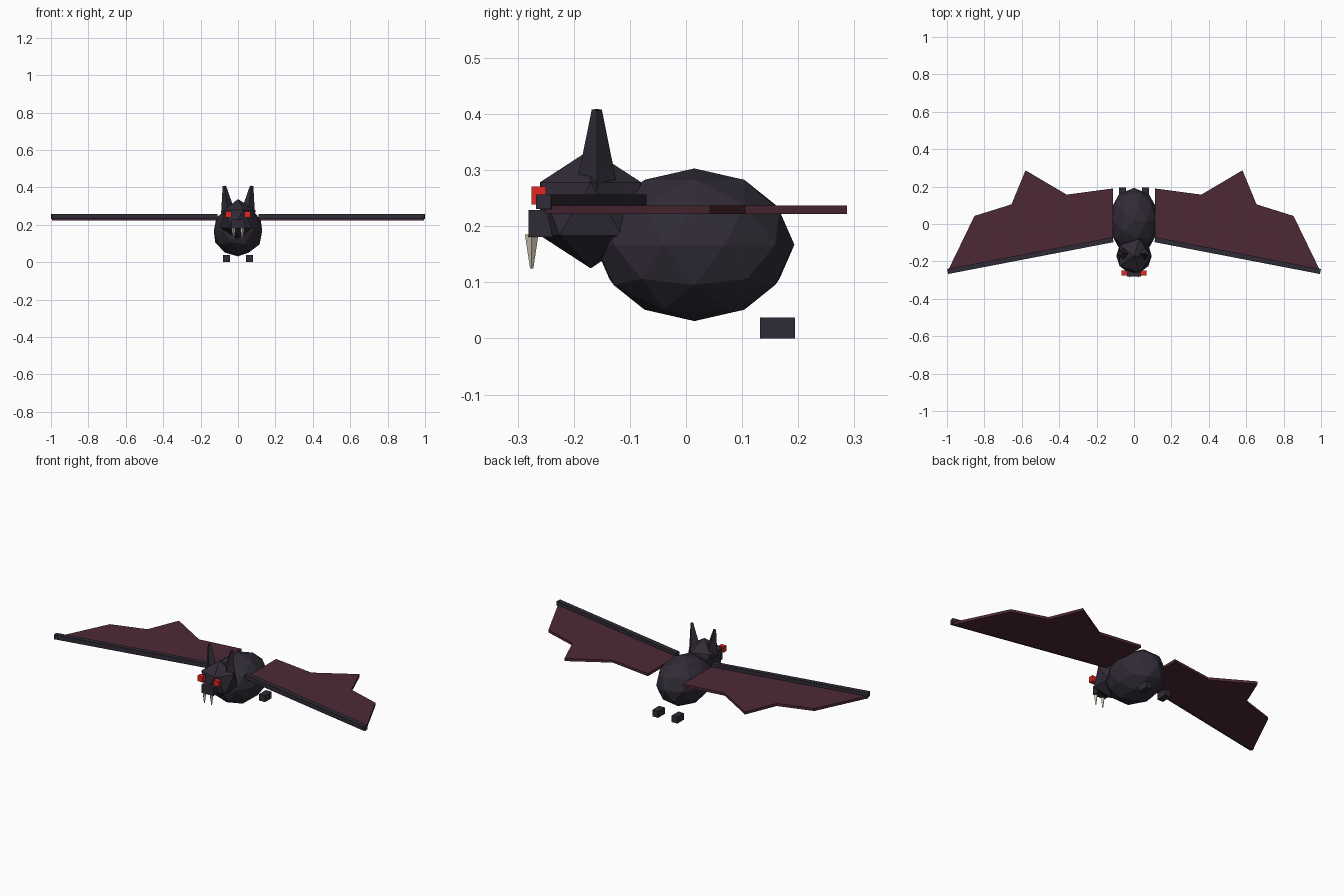
import bpy, bmesh
from math import radians
from mathutils import Vector

if "Cube" in bpy.data.objects:
    bpy.data.objects.remove(bpy.data.objects["Cube"])


def material(name, rgb):
    m = bpy.data.materials.new(name)
    m.diffuse_color = (*rgb, 1)
    m.use_nodes = True
    m.node_tree.nodes["Principled BSDF"].inputs["Base Color"].default_value = m.diffuse_color
    return m


FUR = material("fur", (0.030, 0.024, 0.037))
SKIN = material("wing_skin", (0.075, 0.022, 0.036))
RED = material("eye_red", (0.75, 0.02, 0.015))
IVORY = material("ivory", (0.65, 0.60, 0.47))


def finish(name, mat):
    ob = bpy.context.object
    ob.name = name
    ob.data.materials.append(mat)
    return ob


def ball(name, loc, radius, subdiv, scale=(1, 1, 1)):
    bpy.ops.mesh.primitive_ico_sphere_add(subdivisions=subdiv, radius=radius, location=loc)
    ob = finish(name, FUR)
    ob.scale = scale
    return ob


def box(name, loc, size, mat, rot_z=0):
    bpy.ops.mesh.primitive_cube_add(size=1, location=loc, rotation=(0, 0, rot_z))
    ob = finish(name, mat)
    ob.scale = size
    return ob


def spike(name, loc, r1, r2, depth, mat, rot=(0, 0, 0)):
    bpy.ops.mesh.primitive_cone_add(vertices=4, radius1=r1, radius2=r2, depth=depth,
                                    location=loc, rotation=rot)
    return finish(name, mat)


def membrane(name, side, outline, z, thickness):
    bm = bmesh.new()
    face = bm.faces.new([bm.verts.new((side * x, y, z)) for x, y in outline])
    top = bmesh.ops.extrude_face_region(bm, geom=[face])["geom"]
    bmesh.ops.translate(bm, vec=(0, 0, thickness),
                        verts=[g for g in top if isinstance(g, bmesh.types.BMVert)])
    bmesh.ops.recalc_face_normals(bm, faces=bm.faces)
    me = bpy.data.meshes.new(name)
    bm.to_mesh(me)
    bm.free()
    ob = bpy.data.objects.new(name, me)
    bpy.context.collection.objects.link(ob)
    me.materials.append(SKIN)


# Body, head and snout
ball("body", (0, 0.015, 0.167), 0.136, 2, (1, 1.31, 1))
ball("head", (0, -0.17, 0.231), 0.106, 1)
box("snout", (0, -0.254, 0.205), (0.075, 0.054, 0.048), FUR)

# Scalloped wing outline, from the root along the leading edge to the tip and back
WING = [(0.112, -0.08), (0.995, -0.25), (0.853, 0.043), (0.655, 0.105),
        (0.58, 0.287), (0.36, 0.157), (0.112, 0.19)]

for side, tag in ((-1, "left"), (1, "right")):
    # Ears lean slightly outward
    spike(f"ear_{tag}", (side * 0.063, -0.159, 0.336), 0.038, 0.009, 0.145, FUR,
          (0, side * radians(8), 0))
    # Eyes and fangs
    box(f"eye_{tag}", (side * 0.051, -0.2625, 0.255), (0.032, 0.026, 0.032), RED)
    spike(f"fang_{tag}", (side * 0.023, -0.275, 0.155), 0.003, 0.012, 0.06, IVORY)
    # Feet
    box(f"foot_{tag}", (side * 0.062, 0.163, 0.0185), (0.037, 0.062, 0.037), FUR)
    # Wing membrane and the bone along its leading edge
    membrane(f"wing_membrane_{tag}", side, WING, 0.222, 0.015)
    root, tip = Vector((side * 0.112, -0.084)), Vector((side * 0.997, -0.254))
    mid, along = (root + tip) / 2, tip - root
    angle = radians(-10.9) * side
    box(f"wing_bone_{tag}", (mid.x, mid.y, 0.2435), (along.length, 0.027, 0.026), FUR, angle)
